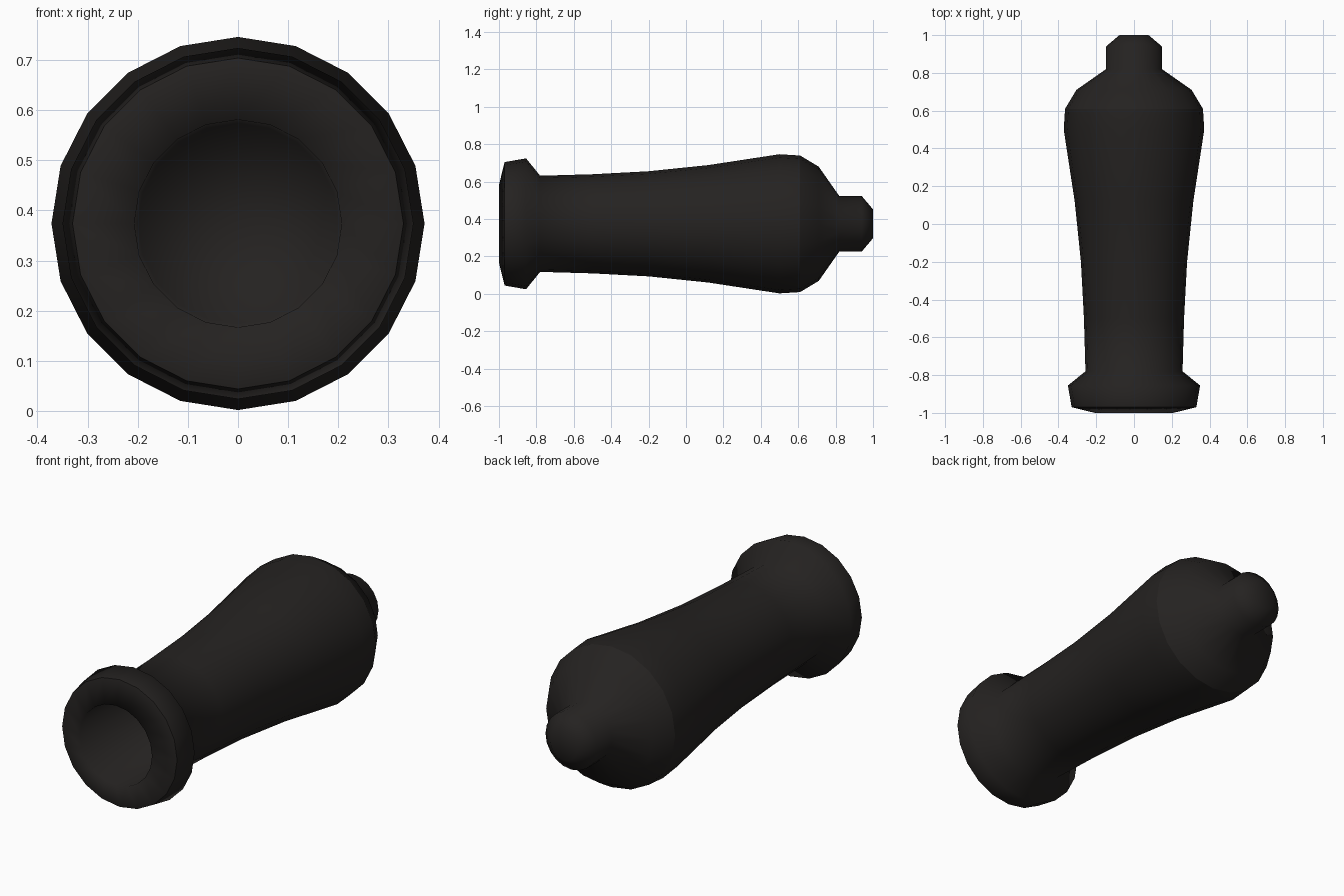
import bpy, bmesh, math

if "Cube" in bpy.data.objects:
    bpy.data.objects.remove(bpy.data.objects["Cube"])

SIDES = 20
AXIS_Z = 0.374

# Profile as (y, radius): bore floor, muzzle, barrel, breech, rear knob
PROFILE = [(-0.2, 0), (-0.2, 0.2), (-1.0, 0.207), (-0.97, 0.33), (-0.855, 0.35),
           (-0.78, 0.257), (-0.5, 0.265), (-0.2, 0.281), (0.12, 0.314),
           (0.5, 0.372), (0.61, 0.365), (0.71, 0.305), (0.82, 0.148),
           (0.94, 0.148), (1.0, 0.077), (1.0, 0)]
CREASES = {3, 10}  # rings with hard edges: muzzle face, breech

bm = bmesh.new()
rings = []
for y, r in PROFILE:
    if r == 0:
        rings.append([bm.verts.new((0, y, AXIS_Z))] * SIDES)
    else:
        rings.append([bm.verts.new((r * math.sin(a), y, AXIS_Z + r * math.cos(a)))
                      for a in (2 * math.pi * i / SIDES for i in range(SIDES))])

# Skin between neighbouring rings
for a, b in zip(rings, rings[1:]):
    for i in range(SIDES):
        j = (i + 1) % SIDES
        corners = list(dict.fromkeys((a[i], a[j], b[j], b[i])))
        bm.faces.new(corners).smooth = True
for k in CREASES:
    for i in range(SIDES):
        bm.edges.get((rings[k][i], rings[k][(i + 1) % SIDES])).smooth = False
bmesh.ops.recalc_face_normals(bm, faces=bm.faces)

mesh = bpy.data.meshes.new("cannon_barrel")
bm.to_mesh(mesh)
bm.free()
barrel = bpy.data.objects.new("cannon_barrel", mesh)
bpy.context.collection.objects.link(barrel)

# Dark iron colour
iron = bpy.data.materials.new("dark_iron")
iron.diffuse_color = (0.018, 0.016, 0.015, 1)
iron.use_nodes = True
iron.node_tree.nodes["Principled BSDF"].inputs["Base Color"].default_value = iron.diffuse_color
mesh.materials.append(iron)
